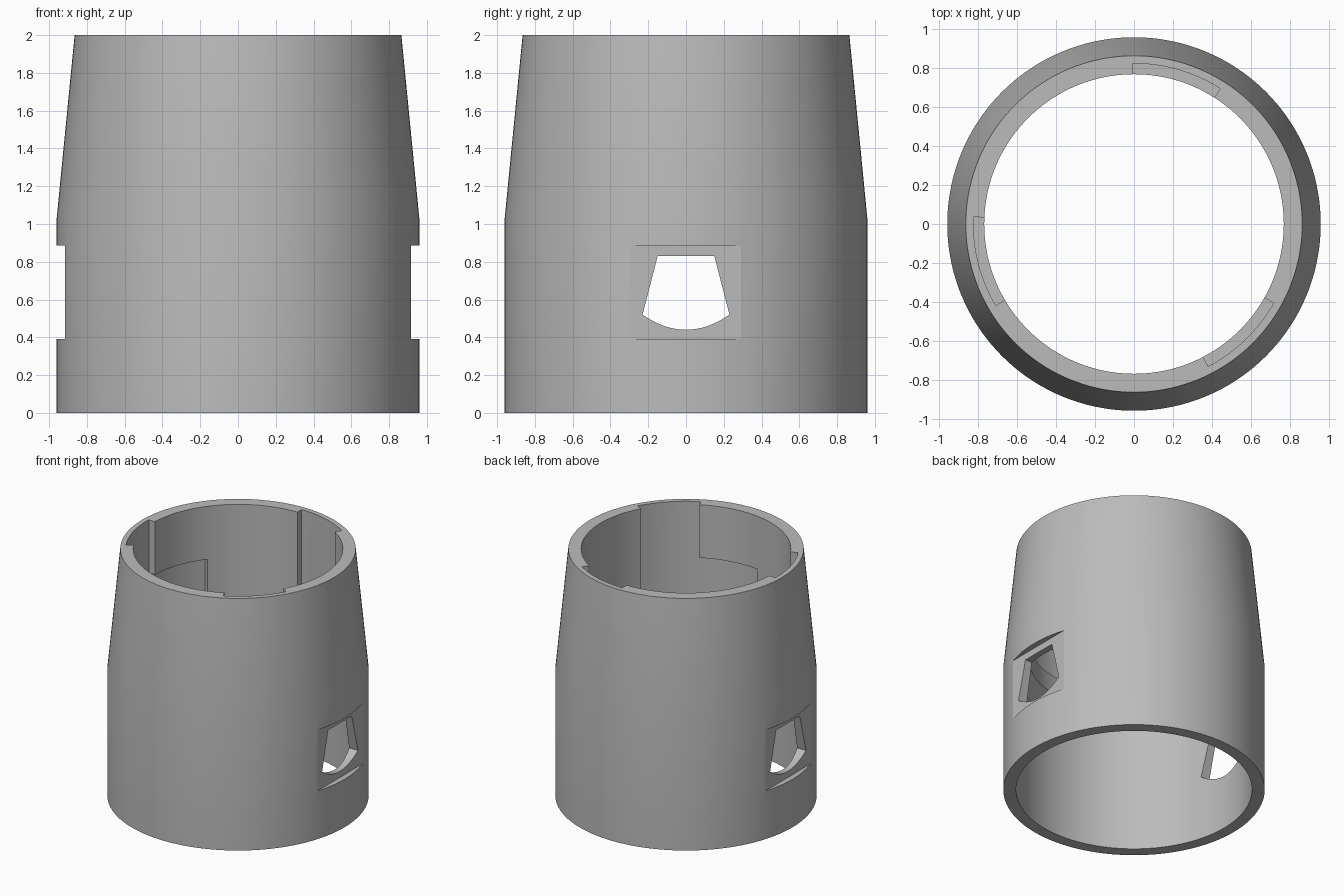
import bpy, bmesh
from math import sin, cos, radians, pi

if "Cube" in bpy.data.objects:
    bpy.data.objects.remove(bpy.data.objects["Cube"], do_unlink=True)

GREY = (0.5, 0.5, 0.5, 1)
mat = bpy.data.materials.new("plain grey")
mat.use_nodes = True
mat.diffuse_color = GREY
mat.node_tree.nodes["Principled BSDF"].inputs["Base Color"].default_value = GREY


def make_object(name, bm):
    bmesh.ops.recalc_face_normals(bm, faces=bm.faces)
    mesh = bpy.data.meshes.new(name)
    bm.to_mesh(mesh)
    bm.free()
    mesh.materials.append(mat)
    obj = bpy.data.objects.new(name, mesh)
    bpy.context.collection.objects.link(obj)
    return obj


def prism(name, outline, direction):
    """Closed solid: an outline of 3D points pushed along a direction."""
    bm = bmesh.new()
    face = bm.faces.new([bm.verts.new(p) for p in outline])
    new = bmesh.ops.extrude_face_region(bm, geom=[face], use_keep_orig=True)["geom"]
    verts = [v for v in new if isinstance(v, bmesh.types.BMVert)]
    bmesh.ops.translate(bm, verts=verts, vec=direction)
    return make_object(name, bm)


def lathe(name, profile, segments):
    bm = bmesh.new()
    verts = [bm.verts.new((r, 0, z)) for r, z in profile]
    edges = [bm.edges.new((v, verts[i - 1])) for i, v in enumerate(verts)]
    bmesh.ops.spin(bm, geom=verts + edges, cent=(0, 0, 0), axis=(0, 0, 1),
                   angle=2 * pi, steps=segments, use_duplicate=False)
    bmesh.ops.remove_doubles(bm, verts=bm.verts, dist=1e-4)
    return make_object(name, bm)


def sector(name, a0, a1, z0, z1, inner=0.7, outer=0.825, steps=16):
    """Ring segment between two angles in degrees."""
    angles = [radians(a0 + (a1 - a0) * i / steps) for i in range(steps + 1)]
    outline = [(outer * cos(a), outer * sin(a), z0) for a in angles]
    outline += [(inner * cos(a), inner * sin(a), z0) for a in reversed(angles)]
    return prism(name, outline, (0, 0, z1 - z0))


# Tapered sleeve with a wide lower bore and a narrower upper bore
sleeve = lathe("sleeve", [(0.96, 0), (0.96, 1.03), (0.865, 2), (0.77, 2),
                          (0.77, 1.1), (0.867, 1.0), (0.867, 0)], 144)

cutters = []

# Flat recess on each side
for side in (1, -1):
    x = 0.915 * side
    outline = [(x, -0.5, 0.39), (x, 0.5, 0.39), (x, 0.5, 0.885), (x, -0.5, 0.885)]
    cutters.append(prism("side_flat_cutter", outline, (0.3 * side, 0, 0)))

# Window through both sides, with a rounded sill
sill = [(-1.2, 0.23 * t, 0.44 + 0.08 * t * t) for t in [i / 8 - 1 for i in range(17)]]
window = sill + [(-1.2, 0.15, 0.83), (-1.2, -0.15, 0.83)]
cutters.append(prism("window_cutter", window, (2.4, 0, 0)))

# Three bayonet slots: an entry notch from the top and a locking channel
for turn in (0, 120, 240):
    cutters.append(sector("entry_notch_cutter", 57.5 + turn, 90.5 + turn, 1.25, 2.1))
    cutters.append(sector("locking_channel_cutter", 22 + turn, 60 + turn, 1.25, 1.57))

for cutter in cutters:
    cutter.hide_render = True
    mod = sleeve.modifiers.new(cutter.name, "BOOLEAN")
    mod.operation = "DIFFERENCE"
    mod.solver = "EXACT"
    mod.object = cutter

# Bake the cuts and remove the helpers
graph = bpy.context.evaluated_depsgraph_get()
sleeve_mesh = bpy.data.meshes.new_from_object(sleeve.evaluated_get(graph))
sleeve.modifiers.clear()
sleeve.data = sleeve_mesh
for cutter in cutters:
    bpy.data.objects.remove(cutter, do_unlink=True)

bpy.ops.object.select_all(action="DESELECT")
sleeve.select_set(True)
bpy.context.view_layer.objects.active = sleeve
bpy.ops.object.shade_smooth_by_angle(angle=radians(15))
